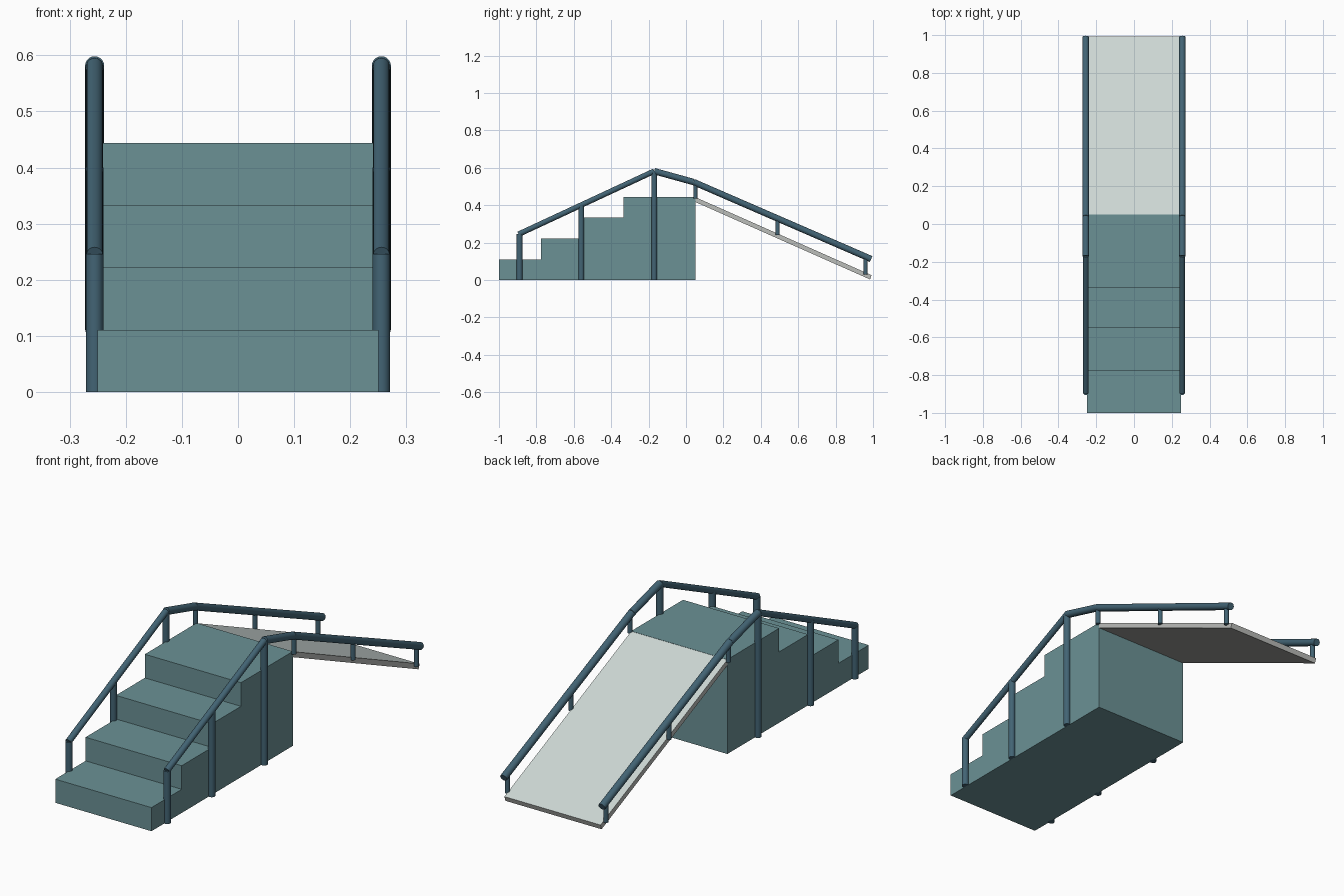
import bpy, bmesh
from mathutils import Vector

cube = bpy.data.objects.get("Cube")
if cube:
    bpy.data.objects.remove(cube, do_unlink=True)


def material(name, rgb):
    m = bpy.data.materials.new(name)
    m.use_nodes = True
    colour = (*rgb, 1)
    m.diffuse_color = colour
    m.node_tree.nodes["Principled BSDF"].inputs["Base Color"].default_value = colour
    return m


teal = material("teal", (0.147, 0.283, 0.301))
blue = material("steel_blue", (0.055, 0.127, 0.175))
pale = material("pale_green", (0.61, 0.68, 0.66))
grey = material("light_grey", (0.50, 0.51, 0.49))


def extrude_profile(name, profile, half, mats):
    """Side profile in (y, z), extruded across x."""
    bm = bmesh.new()
    face = bm.faces.new([bm.verts.new((-half, y, z)) for y, z in profile])
    new = bmesh.ops.extrude_face_region(bm, geom=[face])["geom"]
    verts = [v for v in new if isinstance(v, bmesh.types.BMVert)]
    bmesh.ops.translate(bm, verts=verts, vec=(2 * half, 0, 0))
    bmesh.ops.recalc_face_normals(bm, faces=bm.faces)
    mesh = bpy.data.meshes.new(name)
    bm.to_mesh(mesh)
    bm.free()
    for m in mats:
        mesh.materials.append(m)
    ob = bpy.data.objects.new(name, mesh)
    bpy.context.collection.objects.link(ob)
    return ob


def tube(name, x, start, end, radius):
    """Round bar between two (y, z) points at the given x."""
    a, b = Vector((x, *start)), Vector((x, *end))
    d = b - a
    bpy.ops.mesh.primitive_cylinder_add(vertices=20, radius=radius, depth=d.length,
                                        location=(a + b) / 2)
    ob = bpy.context.object
    ob.name = name
    ob.rotation_euler = d.to_track_quat("Z", "Y").to_euler()
    ob.data.materials.append(blue)
    bpy.ops.object.shade_smooth_by_angle()


# Solid staircase
back = 0.05
treads = [-1, -0.775, -0.55, -0.335, back]
rise = 0.111
profile = [(-1, 0)]
for i in range(4):
    z = rise * (i + 1)
    profile += [(treads[i], z), (treads[i + 1], z)]
profile.append((back, 0))
extrude_profile("stairs", profile, 0.25, [teal])

# Sloping ramp, with a paler upper surface
ramp = extrude_profile("ramp", [(back, 0.443), (0.992, 0.026), (0.984, 0.003), (back, 0.417)],
                       0.25, [grey, pale])
for p in ramp.data.polygons:
    p.material_index = 1 if p.normal.z > 0.5 else 0

# Handrails and posts on both sides
rail_path = [(-0.895, 0.245), (-0.17, 0.582), (0.04, 0.524), (0.99, 0.112)]
rail_names = ["stair_rail", "top_rail", "ramp_rail"]
rail_radii = [0.0145, 0.017, 0.017]
posts = [  # y, bottom, top, radius
    (-0.89, 0, 0.246, 0.0155), (-0.56, 0, 0.40, 0.0155), (-0.17, 0, 0.582, 0.0155),
    (0.05, 0.435, 0.52, 0.011), (0.49, 0.24, 0.33, 0.011), (0.96, 0.03, 0.125, 0.011),
]
for side, x in (("left", 0.2555), ("right", -0.2555)):
    for i, name in enumerate(rail_names):
        tube(f"{side}_{name}", x, rail_path[i], rail_path[i + 1], rail_radii[i])
    for i, (y, low, high, r) in enumerate(posts):
        kind = "stair_post" if low == 0 else "ramp_post"
        tube(f"{side}_{kind}_{i % 3 + 1}", x, (y, low), (y, high), r)
